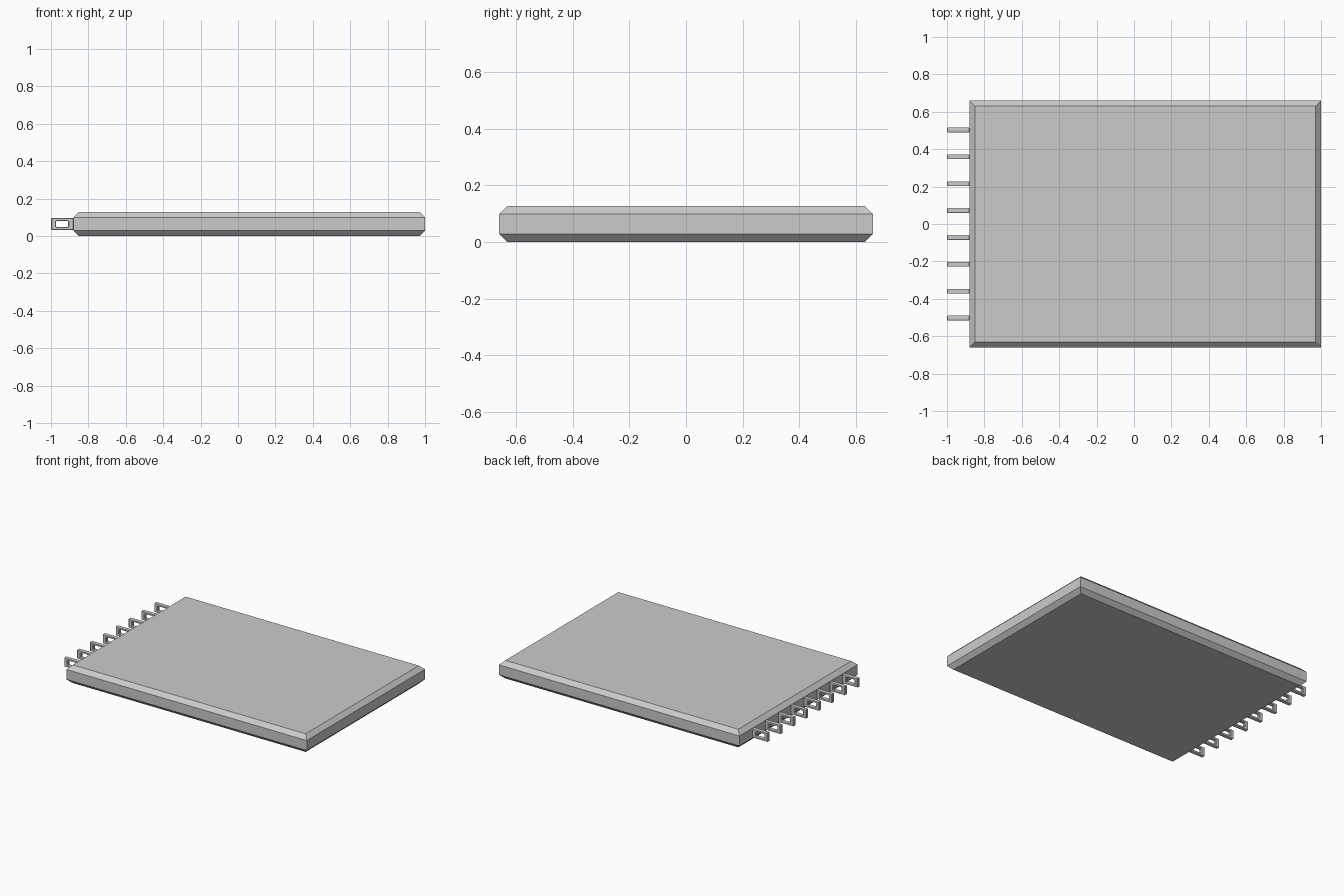
import bpy, bmesh

if "Cube" in bpy.data.objects:
    bpy.data.objects.remove(bpy.data.objects["Cube"])


def make_object(name, bm):
    bmesh.ops.recalc_face_normals(bm, faces=bm.faces)
    mesh = bpy.data.meshes.new(name)
    bm.to_mesh(mesh)
    bm.free()
    obj = bpy.data.objects.new(name, mesh)
    bpy.context.collection.objects.link(obj)
    return obj


def bridge(bm, a, b):
    for i in range(4):
        j = (i + 1) % 4
        bm.faces.new((a[i], a[j], b[j], b[i]))


# Slab with chamfered top and bottom rims
X0, X1, Y, H, C = -0.88, 1.0, 0.66, 0.128, 0.029
bm = bmesh.new()
loops = []
for inset, z in ((C, 0), (0, C), (0, H - C), (C, H)):
    xa, xb, y = X0 + inset, X1 - inset, Y - inset
    loops.append([bm.verts.new((px, py, z))
                  for px, py in ((xa, -y), (xb, -y), (xb, y), (xa, y))])
for a, b in zip(loops, loops[1:]):
    bridge(bm, a, b)
bm.faces.new(loops[0])
bm.faces.new(loops[-1])
make_object("slab_body", bm)


# Rectangular loops along the left edge, with slightly chamfered edges
def edge_loop(name, yc, half=0.0125):
    bm = bmesh.new()

    def rect(xa, xb, za, zb, y):
        return [bm.verts.new((px, y, pz))
                for px, pz in ((xa, za), (xb, za), (xb, zb), (xa, zb))]
    outer, inner = (-1.0, -0.877, 0.032, 0.097), (-0.972, -0.908, 0.048, 0.081)
    o1, o2 = rect(*outer, yc - half), rect(*outer, yc + half)
    i1, i2 = rect(*inner, yc - half), rect(*inner, yc + half)
    for a, b in ((o1, o2), (o2, i2), (i2, i1), (i1, o1)):
        bridge(bm, a, b)
    obj = make_object(name, bm)
    bev = obj.modifiers.new("chamfer", 'BEVEL')
    bev.width = 0.004
    bev.segments = 1


for k in range(8):
    edge_loop(f"edge_loop_{k + 1}", -0.503 + k * 1.006 / 7)
